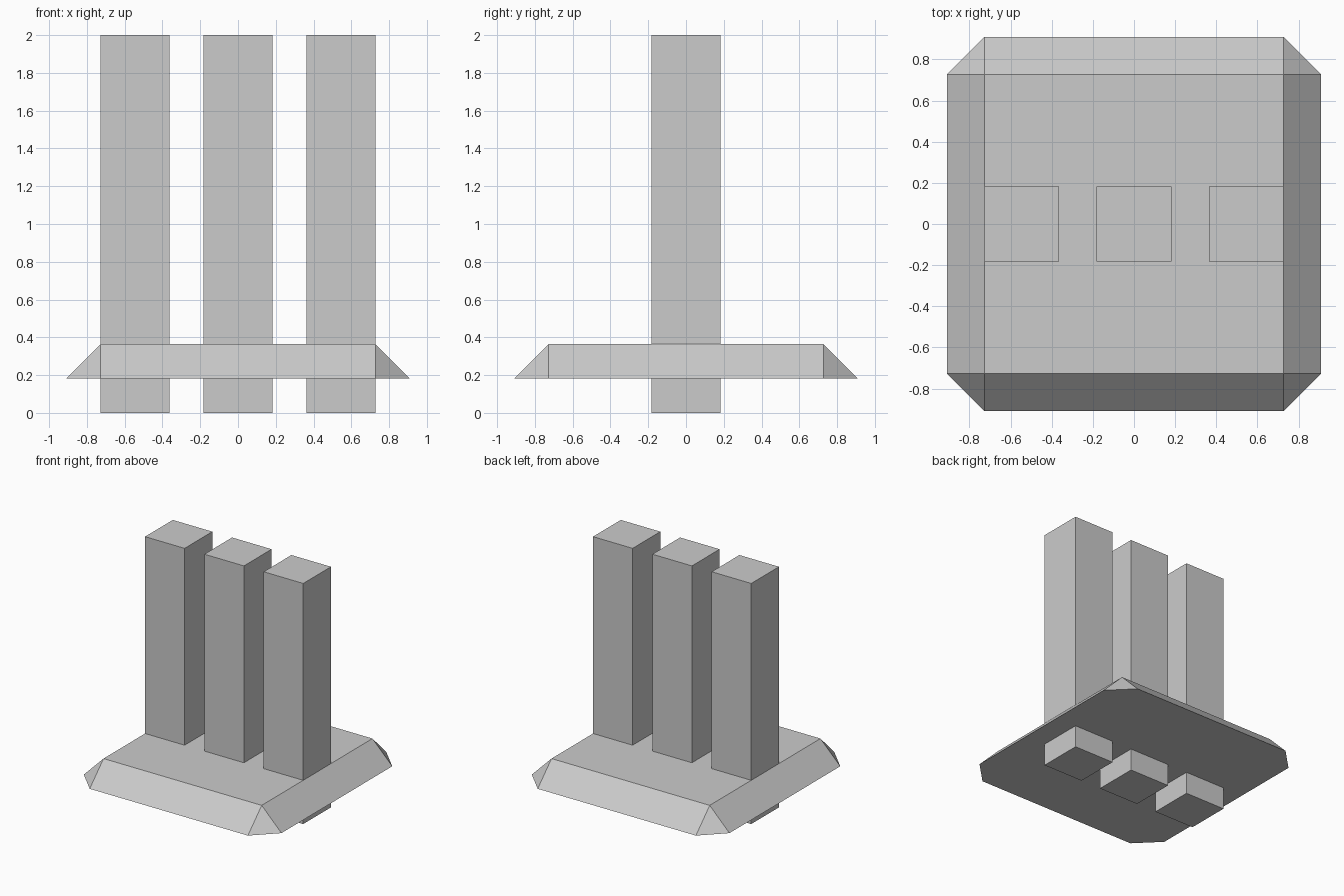
import bpy, bmesh, math

if "Cube" in bpy.data.objects:
    bpy.data.objects.remove(bpy.data.objects["Cube"])

U = 2 / 11  # grid module


def finish(bm, name):
    bmesh.ops.recalc_face_normals(bm, faces=bm.faces[:])
    mesh = bpy.data.meshes.new(name)
    bm.to_mesh(mesh)
    bm.free()
    obj = bpy.data.objects.new(name, mesh)
    bpy.context.collection.objects.link(obj)
    return obj


def post(name, x):
    bm = bmesh.new()
    bmesh.ops.create_cube(bm, size=1)
    for v in bm.verts:
        v.co = (v.co.x * 2 * U + x, v.co.y * 2 * U, (v.co.z + 0.5) * 2)
    return finish(bm, name)


# Three square posts passing through the plate
for side, x in (("left", -3 * U), ("middle", 0), ("right", 3 * U)):
    post(side + "_post", x)

# Sloped plate: square top, octagonal bottom with clipped corners
bm = bmesh.new()
for sx in (-1, 1):
    for sy in (-1, 1):
        for x, y, z in ((4, 4, 2), (5, 4, 1), (4, 5, 1)):
            bm.verts.new((sx * x * U, sy * y * U, z * U))
bmesh.ops.convex_hull(bm, input=bm.verts[:])
bmesh.ops.dissolve_limit(bm, angle_limit=math.radians(1),
                         verts=bm.verts[:], edges=bm.edges[:])
finish(bm, "sloped_plate")
